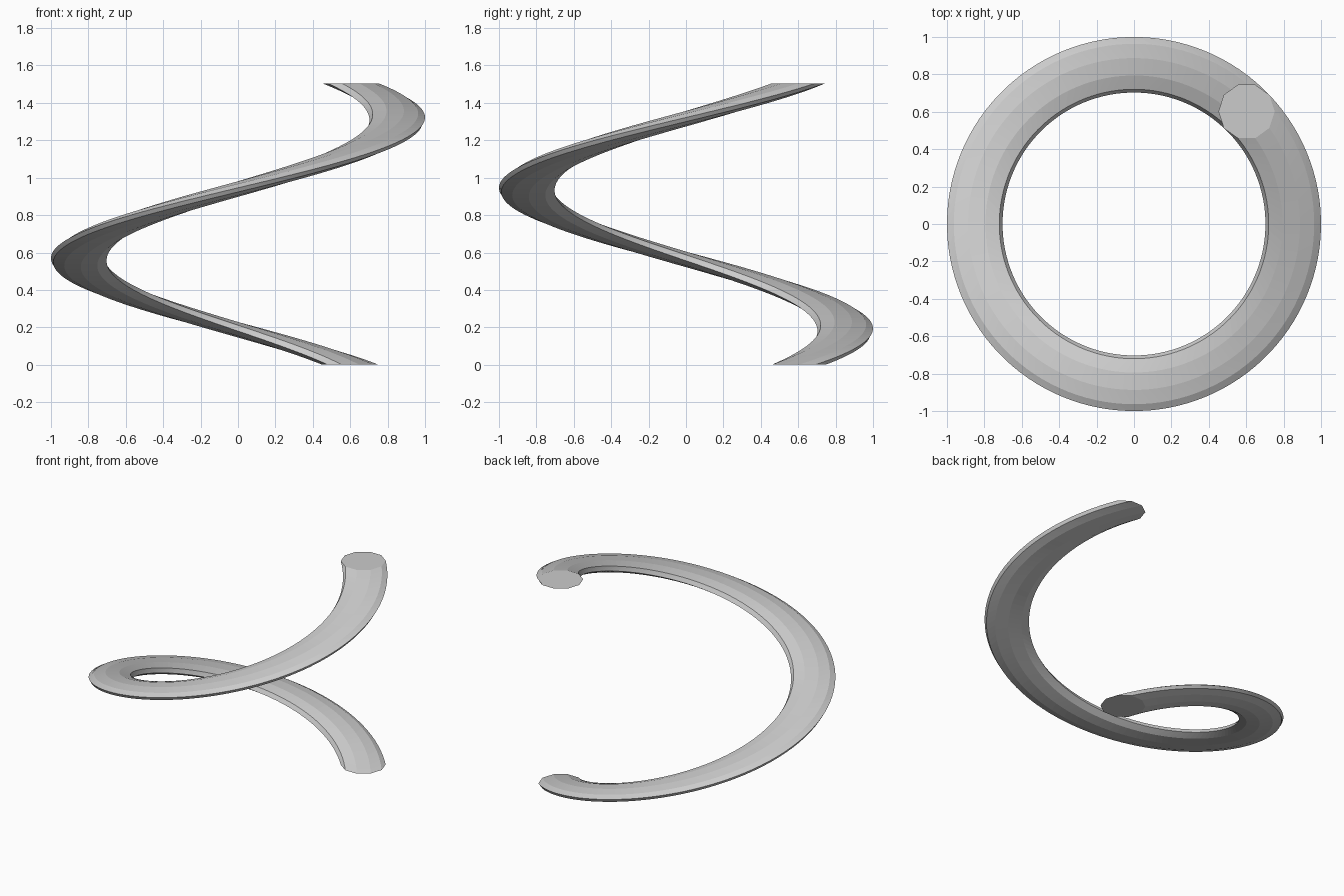
import bpy, bmesh
from math import sin, cos, tau

if "Cube" in bpy.data.objects:
    bpy.data.objects.remove(bpy.data.objects["Cube"])

# Horizontal ten-sided disc swept up one full turn around the z axis
UNIT = 0.15046
OFFSET, RADIUS, HEIGHT = 4 * UNIT, UNIT, 10 * UNIT
SIDES, STEPS = 10, 120

bm = bmesh.new()


def ring(t):
    """Cross-section turned and raised by fraction t of the sweep."""
    c, s = cos(tau * t), sin(tau * t)
    verts = []
    for i in range(SIDES):
        x = OFFSET + RADIUS * cos(tau * i / SIDES)
        y = OFFSET + RADIUS * sin(tau * i / SIDES)
        verts.append(bm.verts.new((x * c - y * s, x * s + y * c, HEIGHT * t)))
    return verts


# Side walls
rings = [ring(k / STEPS) for k in range(STEPS + 1)]
for a, b in zip(rings, rings[1:]):
    for i in range(SIDES):
        j = (i + 1) % SIDES
        bm.faces.new((a[i], a[j], b[j], b[i]))

# Flat end caps
bm.faces.new(rings[0][::-1])
bm.faces.new(rings[-1])

mesh = bpy.data.meshes.new("helix_coil")
bm.to_mesh(mesh)
bm.free()
bpy.context.collection.objects.link(bpy.data.objects.new("helix_coil", mesh))
